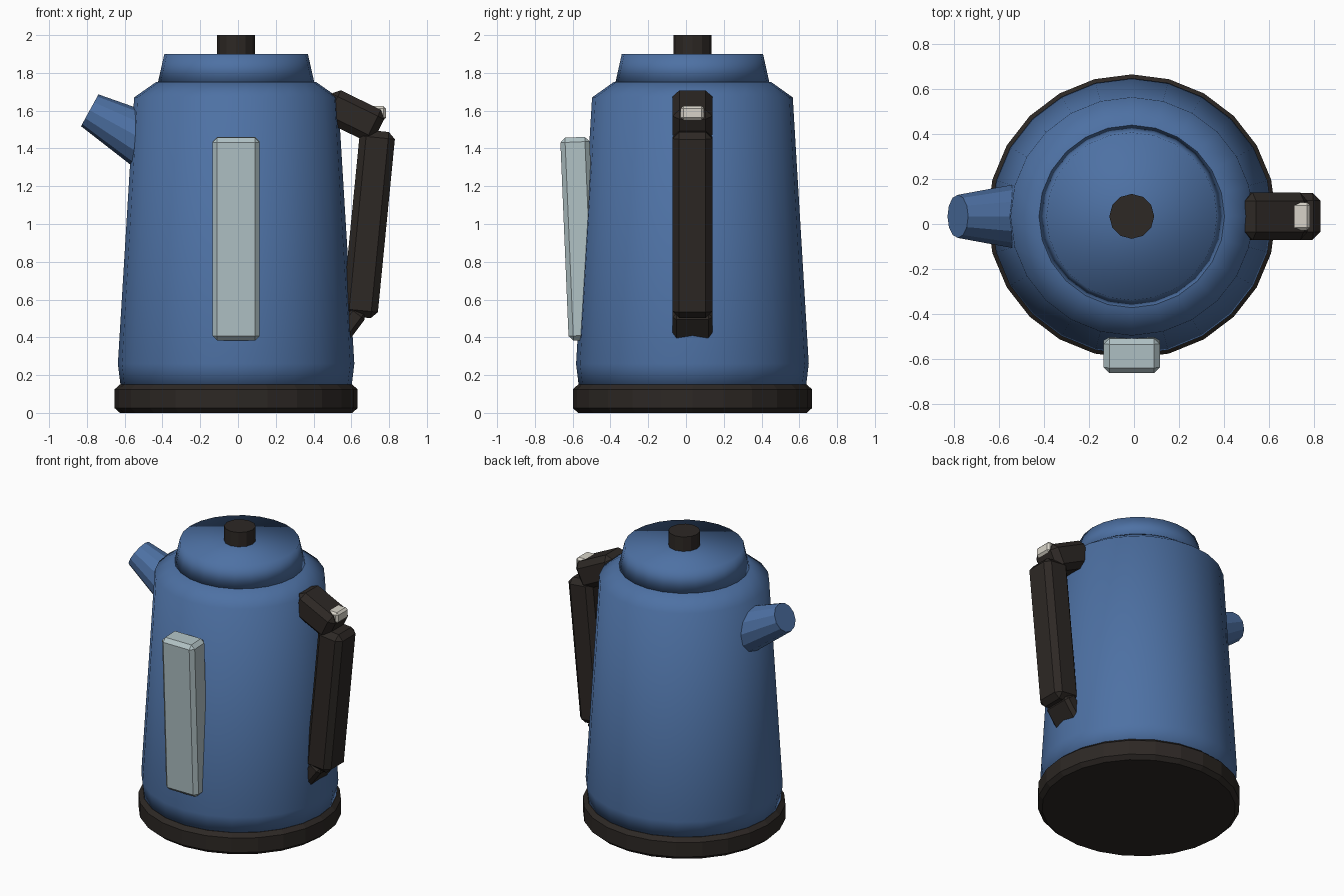
import bpy, bmesh, math
from mathutils import Matrix, Vector

if "Cube" in bpy.data.objects:
    bpy.data.objects.remove(bpy.data.objects["Cube"])

CX, CY = -0.01, 0.034


def material(name, rgb):
    m = bpy.data.materials.new(name)
    m.diffuse_color = (*rgb, 1)
    m.use_nodes = True
    m.node_tree.nodes["Principled BSDF"].inputs["Base Color"].default_value = m.diffuse_color
    return m


BLUE = material("blue_enamel", (0.075, 0.165, 0.37))
DARK = material("dark_plastic", (0.026, 0.021, 0.018))
GLASS = material("pale_glass", (0.44, 0.54, 0.56))
CREAM = material("cream", (0.68, 0.65, 0.58))


def finish(name, bm, mat, smooth=False):
    bmesh.ops.recalc_face_normals(bm, faces=bm.faces)
    for f in bm.faces:
        f.smooth = smooth
    me = bpy.data.meshes.new(name)
    bm.to_mesh(me)
    bm.free()
    me.materials.append(mat)
    ob = bpy.data.objects.new(name, me)
    bpy.context.collection.objects.link(ob)
    return ob


def lathe(name, profile, sides, mat, smooth=False, squash=1.0):
    """Closed solid of revolution about z from (radius, height) points."""
    bm = bmesh.new()
    rings = []
    for r, z in profile:
        rings.append([bm.verts.new((r * math.cos(math.tau * i / sides),
                                    r * squash * math.sin(math.tau * i / sides), z))
                      for i in range(sides)])
    for a, b in zip(rings, rings[1:]):
        for i in range(sides):
            j = (i + 1) % sides
            bm.faces.new((a[i], a[j], b[j], b[i]))
    bm.faces.new(rings[0][::-1])
    bm.faces.new(rings[-1])
    ob = finish(name, bm, mat, smooth)
    ob.location = (CX, CY, 0)
    return ob


def block(name, centre, size, mat, bevel, rot=(0, 0, 0)):
    """Chamfered box, rotated by degrees."""
    bm = bmesh.new()
    bmesh.ops.create_cube(bm, size=1, matrix=Matrix.Diagonal((*size, 1)))
    bmesh.ops.bevel(bm, geom=bm.edges[:], offset=bevel, segments=1,
                    affect='EDGES', profile=0.5)
    ob = finish(name, bm, mat)
    ob.location = centre
    ob.rotation_euler = [math.radians(a) for a in rot]
    return ob


# Base, body, lid and knob
lathe("base", [(0.615, 0), (0.643, 0.025), (0.643, 0.125), (0.615, 0.15)],
      24, DARK, squash=0.984)
lathe("body", [(0.61, 0.13), (0.626, 0.26), (0.54, 1.67), (0.423, 1.752)],
      24, BLUE, True, 0.984)
lathe("lid", [(0.415, 1.745), (0.38, 1.90)], 24, BLUE, True, 0.984)
lathe("knob", [(0.10, 1.88), (0.10, 2.0)], 12, DARK)

# Spout: tapered cone leaning out to the left
tip, root = Vector((-0.785, CY, 1.602)), Vector((-0.434, CY, 1.41))
bm = bmesh.new()
bmesh.ops.create_cone(bm, cap_ends=True, segments=12, radius1=0.161, radius2=0.096,
                      depth=(tip - root).length)
spout = finish("spout", bm, BLUE)
spout.location = (tip + root) / 2
spout.rotation_euler = (0, math.atan2(tip.x - root.x, tip.z - root.z), 0)

# Handle: grip, two mounts and the button
block("handle_grip", (0.692, CY, 1.0), (0.188, 0.21, 0.99), DARK, 0.035, (0, 5.6, 0))
block("handle_upper_mount", (0.61, CY, 1.573), (0.31, 0.212, 0.185), DARK, 0.037, (0, 26, 0))
block("handle_lower_mount", (0.59, CY, 0.47), (0.18, 0.212, 0.10), DARK, 0.022, (0, -53, 0))
block("handle_button", (0.742, CY, 1.587), (0.085, 0.125, 0.075), CREAM, 0.014)

# Water gauge on the front
block("water_gauge", (-0.01, -0.566, 0.922), (0.25, 0.155, 1.075), GLASS, 0.025, (2.4, 0, 0))
